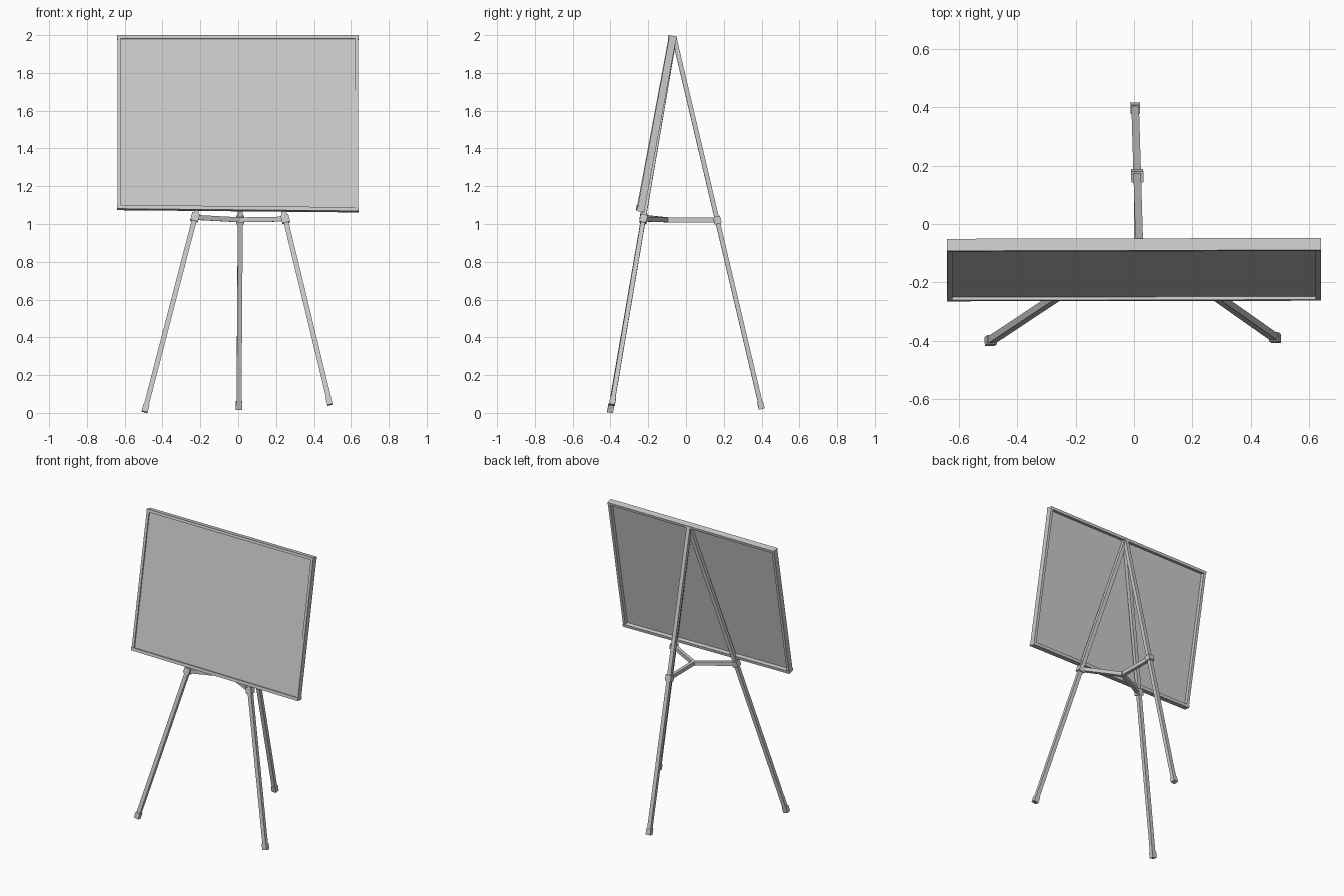
import bpy, bmesh
from mathutils import Vector, Matrix

if "Cube" in bpy.data.objects:
    bpy.data.objects.remove(bpy.data.objects["Cube"])


def beam(name, a, b, width, depth, facing=(0, -1, 0)):
    """Box from a to b; depth is measured along the facing direction."""
    a, b = Vector(a), Vector(b)
    axis = (b - a).normalized()
    side = axis.cross(Vector(facing)).normalized()
    front = side.cross(axis).normalized()
    rot = Matrix((side, front, axis)).transposed().to_4x4()
    bm = bmesh.new()
    bmesh.ops.create_cube(bm, size=1)
    bmesh.ops.scale(bm, vec=(width, depth, (b - a).length), verts=bm.verts)
    bm.transform(Matrix.Translation((a + b) / 2) @ rot)
    mesh = bpy.data.meshes.new(name)
    bm.to_mesh(mesh)
    bm.free()
    obj = bpy.data.objects.new(name, mesh)
    bpy.context.collection.objects.link(obj)
    return obj


# Board frame, leaning back (corner points lie on the rail centre lines)
top_left, top_right = Vector((-0.63, -0.073, 1.987)), Vector((0.63, -0.070, 1.987))
low_left, low_right = Vector((-0.63, -0.241, 1.087)), Vector((0.63, -0.239, 1.075))
normal = (top_right - top_left).cross(top_left - low_left).normalized()
x = Vector((0.01, 0, 0))
beam("frame_top_rail", top_left - x, top_right + x, 0.018, 0.042, normal)
beam("frame_bottom_rail", low_left - x, low_right + x, 0.020, 0.044, normal)
beam("frame_left_rail", low_left, top_left, 0.018, 0.038, normal)
beam("frame_right_rail", low_right, top_right, 0.018, 0.038, normal)

# Thin panel recessed from the front of the frame
ahead = normal * 0.008
beam("board_panel", (low_left + low_right) / 2 + ahead,
     (top_left + top_right) / 2 + ahead, 1.26, 0.006, normal)

# Three legs meeting behind the top rail, each with a foot and a brace collar
apex = Vector((0.018, -0.062, 1.985))
hub = Vector((0.012, -0.10, 1.022))
feet = {
    "front_left": ((-0.495, -0.402, 0.005), 1.035),
    "front_right": ((0.487, -0.392, 0.043), 1.026),
    "back": ((0.004, 0.401, 0.02), 1.020),
}
for label, (foot, brace_z) in feet.items():
    foot = Vector(foot)
    axis = (apex - foot).normalized()
    outward = (foot - apex) * Vector((1, 1, 0))
    if label != "back":
        outward = Vector((0, -1, 0))
    joint = foot.lerp(apex, (brace_z - foot.z) / (apex.z - foot.z))
    beam(label + "_leg", foot + axis * 0.02, apex, 0.026, 0.024, outward)
    beam(label + "_foot", foot, foot + axis * 0.04, 0.033, 0.031, outward)
    beam(label + "_collar", joint - axis * 0.02, joint + axis * 0.02,
         0.042, 0.038, outward)
    # Spreader arm from the collar to the central hub
    beam(label + "_spreader", joint, hub, 0.022, 0.026, (0, 0, 1))

# Hub joining the spreader arms
beam("spreader_hub", hub - Vector((0, 0, 0.013)), hub + Vector((0, 0, 0.013)), 0.026, 0.026)
